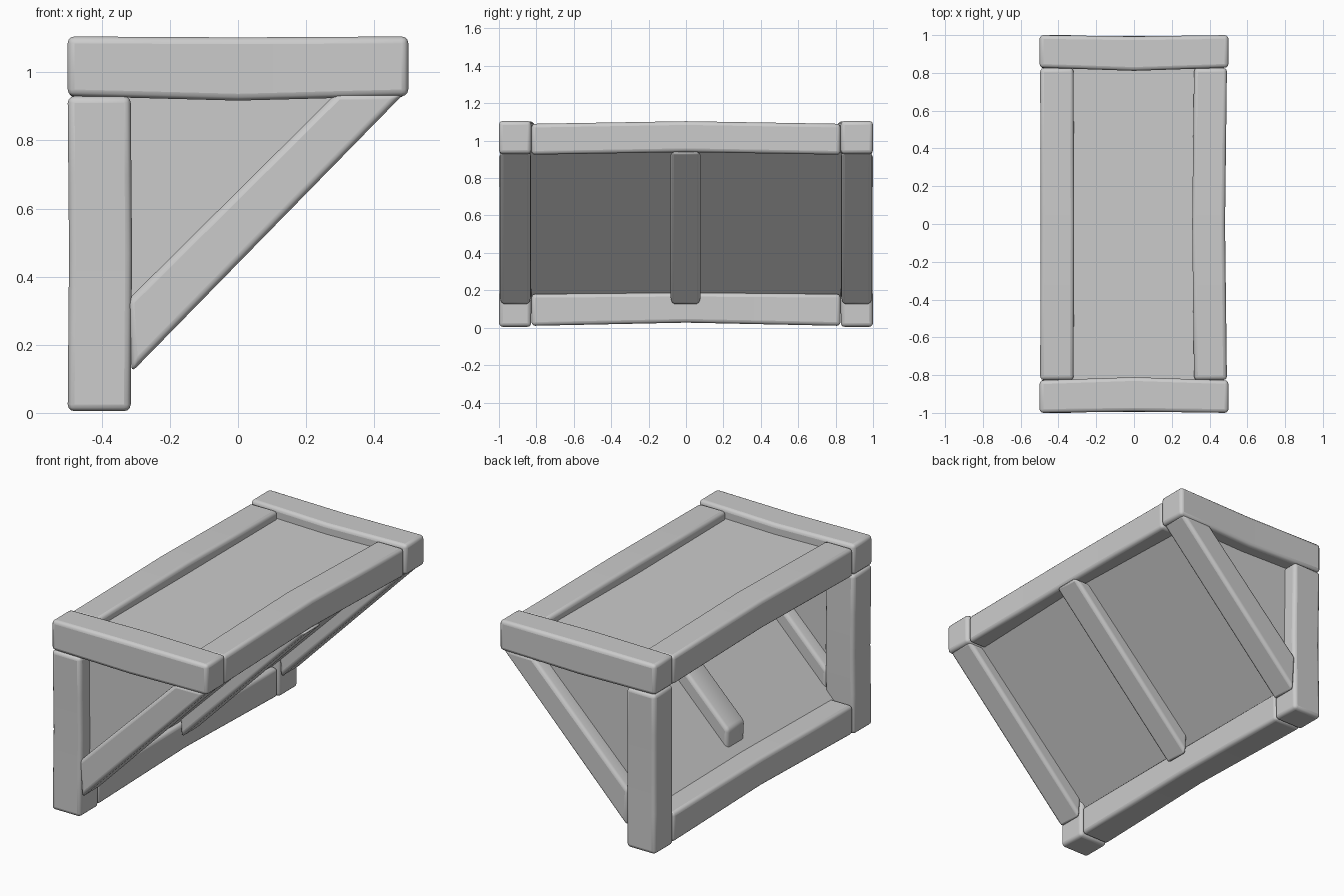
import bpy, bmesh, math
from mathutils import Vector

cube = bpy.data.objects.get("Cube")
if cube:
    bpy.data.objects.remove(cube)

grey = bpy.data.materials.new("plain_grey")
grey.use_nodes = True
COLOUR = (0.6, 0.6, 0.6, 1)
grey.diffuse_color = COLOUR
grey.node_tree.nodes["Principled BSDF"].inputs["Base Color"].default_value = COLOUR


def finish(name, bm, bevel=0.0):
    """Turn a bmesh into an object, softened if it is a timber."""
    bmesh.ops.recalc_face_normals(bm, faces=bm.faces)
    mesh = bpy.data.meshes.new(name)
    bm.to_mesh(mesh)
    bm.free()
    mesh.materials.append(grey)
    obj = bpy.data.objects.new(name, mesh)
    bpy.context.collection.objects.link(obj)
    if bevel:
        mod = obj.modifiers.new("worn_edges", 'BEVEL')
        mod.width = bevel
        mod.segments = 3
        mod.limit_method = 'ANGLE'
        mod.angle_limit = math.radians(30)
        bpy.ops.object.select_all(action='DESELECT')
        obj.select_set(True)
        bpy.context.view_layer.objects.active = obj
        bpy.ops.object.shade_smooth_by_angle(angle=math.radians(50))
    return obj


def beam(name, low, high, bow=(0, 0, 0), swell=0.0):
    """Square timber, bent and swollen a little towards its middle."""
    low, high = Vector(low), Vector(high)
    size, centre = high - low, (low + high) / 2
    axis = max(range(3), key=lambda i: size[i])
    bm = bmesh.new()
    bmesh.ops.create_cube(bm, size=1)
    long_edges = [e for e in bm.edges
                  if abs(e.verts[0].co[axis] - e.verts[1].co[axis]) > 0.5]
    bmesh.ops.subdivide_edges(bm, edges=long_edges, cuts=3, use_grid_fill=True)
    for v in bm.verts:
        bend = math.cos(v.co[axis] * math.pi) ** 2
        grow = Vector((1 + swell * bend,) * 3)
        grow[axis] = 1
        v.co = centre + v.co * size * grow + Vector(bow) * bend
    return finish(name, bm, 0.02)


def prism(name, profile, y0, y1, bevel=0.0):
    """Extrude an x-z outline along y."""
    bm = bmesh.new()
    face = bm.faces.new([bm.verts.new((x, y0, z)) for x, z in profile])
    ext = bmesh.ops.extrude_face_region(bm, geom=[face])
    for v in ext["geom"]:
        if isinstance(v, bmesh.types.BMVert):
            v.co.y = y1
    return finish(name, bm, bevel)


BRACE = [(-0.325, 0.33), (0.29, 0.94), (0.49, 0.94), (-0.312, 0.12)]
GABLE = [(-0.42, 0.12), (-0.42, 1.0), (0.42, 1.0), (0.42, 0.96)]

# End frames: post, top rail, diagonal brace and infill panel
for side, s in (("front", -1), ("back", 1)):
    inner, outer = sorted((s * 0.828, s * 1.0))
    beam(side + "_post", (-0.5, inner, 0.005), (-0.315, outer, 0.93),
         (0.004, -s * 0.004, 0))
    beam(side + "_top_rail", (-0.5, inner, 0.93), (0.5, outer, 1.105),
         (0, -s * 0.012, -0.008), 0.06)
    prism(side + "_brace", BRACE, s * 0.83, s * 0.995, 0.02)
    prism(side + "_gable_panel", GABLE, s * 0.905, s * 0.915)

# Long rails between the end frames
beam("inner_top_rail", (-0.497, -0.826, 0.925), (-0.32, 0.826, 1.09), (0.003, 0, 0.014))
beam("outer_top_rail", (0.318, -0.826, 0.925), (0.492, 0.826, 1.09), (-0.01, 0, 0.014))
beam("bottom_rail", (-0.497, -0.826, 0.01), (-0.32, 0.826, 0.18), (0, 0, 0.012), -0.06)

# Middle brace
prism("middle_brace", BRACE, -0.083, 0.078, 0.02)

# Top sheet and sloping underside sheet
prism("top_panel", [(-0.42, 1.035), (-0.42, 1.045), (0.42, 1.045), (0.42, 1.035)], -0.9, 0.9)
prism("sloping_panel", [(-0.42, 0.125), (0.43, 0.975), (0.43, 0.965), (-0.42, 0.115)], -0.9, 0.9)
